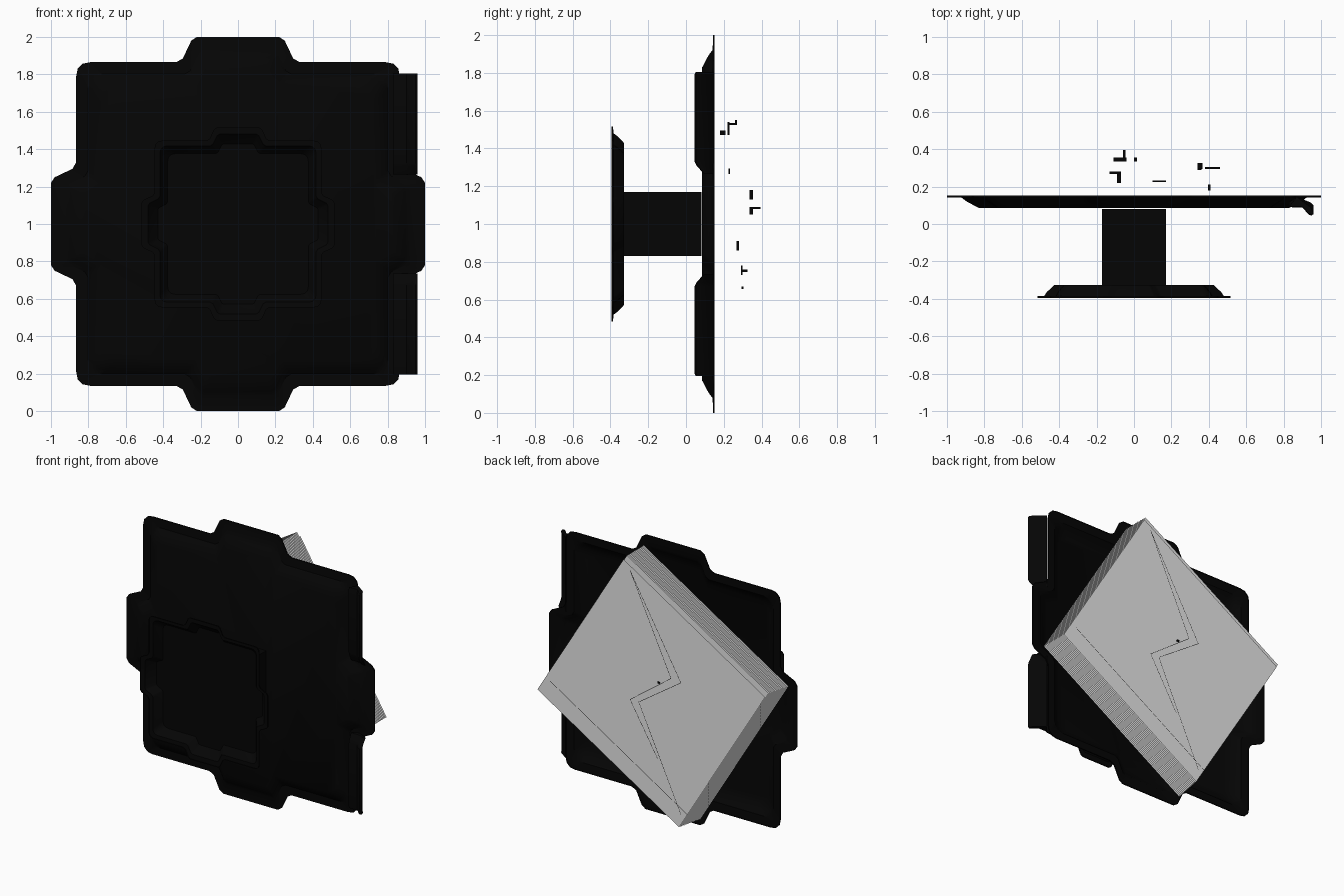
import bpy, bmesh, math
from mathutils import Vector

if "Cube" in bpy.data.objects:
    bpy.data.objects.remove(bpy.data.objects["Cube"])


def material(name, value):
    m = bpy.data.materials.new(name)
    m.diffuse_color = (value, value, value, 1)
    m.use_nodes = True
    m.node_tree.nodes["Principled BSDF"].inputs["Base Color"].default_value = m.diffuse_color
    return m


BLACK = material("black plastic", 0.0015)
GREY = material("light grey", 0.8)


def finish(bm, name, mat, normals=True):
    if normals:
        bmesh.ops.recalc_face_normals(bm, faces=bm.faces)
    me = bpy.data.meshes.new(name)
    bm.to_mesh(me)
    bm.free()
    me.materials.append(mat)
    ob = bpy.data.objects.new(name, me)
    bpy.context.collection.objects.link(ob)
    return ob


def box(name, x, y, z, mat=BLACK):
    bm = bmesh.new()
    bmesh.ops.create_cube(bm, size=1)
    for v in bm.verts:
        v.co = Vector([lo + (c + 0.5) * (hi - lo) for c, (lo, hi) in zip(v.co, (x, y, z))])
    return finish(bm, name, mat)


def bridge(bm, rows):
    for a, b in zip(rows, rows[1:]):
        for i in range(len(a)):
            j = (i + 1) % len(a)
            bm.faces.new((a[i], a[j], b[j], b[i]))


# Quarter outlines of the tabbed square: rim and raised panel
OUTER = [(1, .22), (.98, .25), (.885, .295), (.865, .33), (.865, .79), (.857, .83), (.83, .857),
         (.79, .865), (.33, .865), (.295, .885), (.25, .98), (.22, 1)]
INNER = [(.83, .15), (.82, .17), (.74, .21), (.73, .23), (.73, .65), (.722, .69), (.69, .722),
         (.65, .73), (.23, .73), (.21, .74), (.17, .82), (.15, .83)]


def ring(t):
    q = [(a + (c - a) * t, b + (d - b) * t) for (a, b), (c, d) in zip(OUTER, INNER)]
    return (q + [(-x, z) for x, z in reversed(q)] + [(-x, -z) for x, z in q]
            + [(x, -z) for x, z in reversed(q)])


def tray(name, scale, levels):
    """Dished plate: rings given as (inset, y), closed by a flat panel."""
    bm = bmesh.new()
    rings = [[bm.verts.new((x * scale, y, 1 + z * scale)) for x, z in ring(t)] for t, y in levels]
    bridge(bm, rings)
    bm.faces.new(rings[-1])
    return finish(bm, name, BLACK)


# Large plate, small plate and the post joining them
smooth = [tray("large_plate", 1.0, [(0, .152), (0, .143), (.46, .141), (.62, .12), (1, .086)]),
          tray("small_plate", .515, [(0, -.395), (0, -.386), (.4, -.384), (.56, -.364), (1, -.327)])]
box("post", (-.17, .17), (-.327, .081), (.83, 1.17))

# Side rails: a forward lip extruded along the right edge
PROFILE = [(.83, .09), (.90, .088), (.935, .05), (.948, .045), (.96, .052), (.945, .085), (.87, .145)]


def rail(name, s):
    bm = bmesh.new()
    rows = []
    for h, k in ((.265, .5), (.31, .9), (.33, 1), (.79, 1), (.805, .93)):
        rows.append([bm.verts.new((x, .145 - (.145 - y) * k, 1 + s * h)) for x, y in PROFILE])
    bridge(bm, rows)
    bm.faces.new(rows[0])
    bm.faces.new(rows[-1])
    return finish(bm, name, BLACK)


smooth += [rail("upper_rail", 1), rail("lower_rail", -1)]
for ob in smooth:
    bpy.ops.object.select_all(action='DESELECT')
    ob.select_set(True)
    bpy.context.view_layer.objects.active = ob
    bpy.ops.object.shade_smooth_by_angle(angle=math.radians(35))

# Stack of turned paper-thin square sheets behind the large plate
ANGLE = math.radians(31.5)
U = Vector((math.cos(ANGLE), 0, math.sin(ANGLE)))
V = Vector((-math.sin(ANGLE), 0, math.cos(ANGLE)))
CENTRE = Vector((-.02, 0, 1.0))
HALF = .69
COUNT = 17
bm = bmesh.new()
for i in range(COUNT):
    t = i / (COUNT - 1)
    c = CENTRE + Vector((0, .18 + .205 * t, 0))
    u0 = -.68 + .03 * t
    v1 = .675 if i < COUNT - 1 else .64
    bm.faces.new([bm.verts.new(c + U * a + V * b)
                  for a, b in ((u0, -HALF), (u0, v1), (HALF, v1), (HALF, -HALF))])
finish(bm, "sheet_stack", GREY, normals=False)


# Hairline seams on the rearmost sheet
def seam(bm, points, w=.0014):
    for (x0, z0), (x1, z1) in zip(points, points[1:]):
        a, b = Vector((x0, .387, z0)), Vector((x1, .387, z1))
        n = Vector((z0 - z1, 0, x1 - x0)).normalized() * w
        bm.faces.new([bm.verts.new(p) for p in (a - n, b - n, b + n, a + n)])


bm = bmesh.new()
seam(bm, [(.18, 1.84), (-.23, 1.13), (.11, .90), (-.23, .17)])
seam(bm, [(.18, 1.84), (-.15, 1.14), (.18, .90), (-.04, .53)])
p, q = (CENTRE + U * s * .65 + V * -.56 for s in (-1, 1))
seam(bm, [(p.x, p.z), (q.x, q.z)])
finish(bm, "sheet_seams", BLACK, normals=False)

# Small chips among the sheets
CHIPS = [((.395, .41), (.18, .21), (1.47, 1.495)), ((-.09, -.07), (.22, .23), (1.47, 1.54)),
         ((-.09, -.07), (.22, .27), (1.525, 1.535)), ((-.09, -.08), (.26, .27), (1.525, 1.55)),
         ((.10, .17), (.225, .232), (1.265, 1.295)), ((0, .015), (.335, .355), (1.13, 1.18)),
         ((-.11, -.04), (.335, .355), (1.05, 1.09)), ((-.06, -.045), (.34, .395), (1.08, 1.09)),
         ((-.13, -.07), (.268, .28), (.86, .91)), ((.34, .365), (.295, .325), (.745, .76)),
         ((.34, .36), (.29, .298), (.73, .78)), ((.38, .46), (.295, .304), (.655, .668))]
for n, (x, y, z) in enumerate(CHIPS):
    box(f"chip_{n + 1}", x, y, z)
